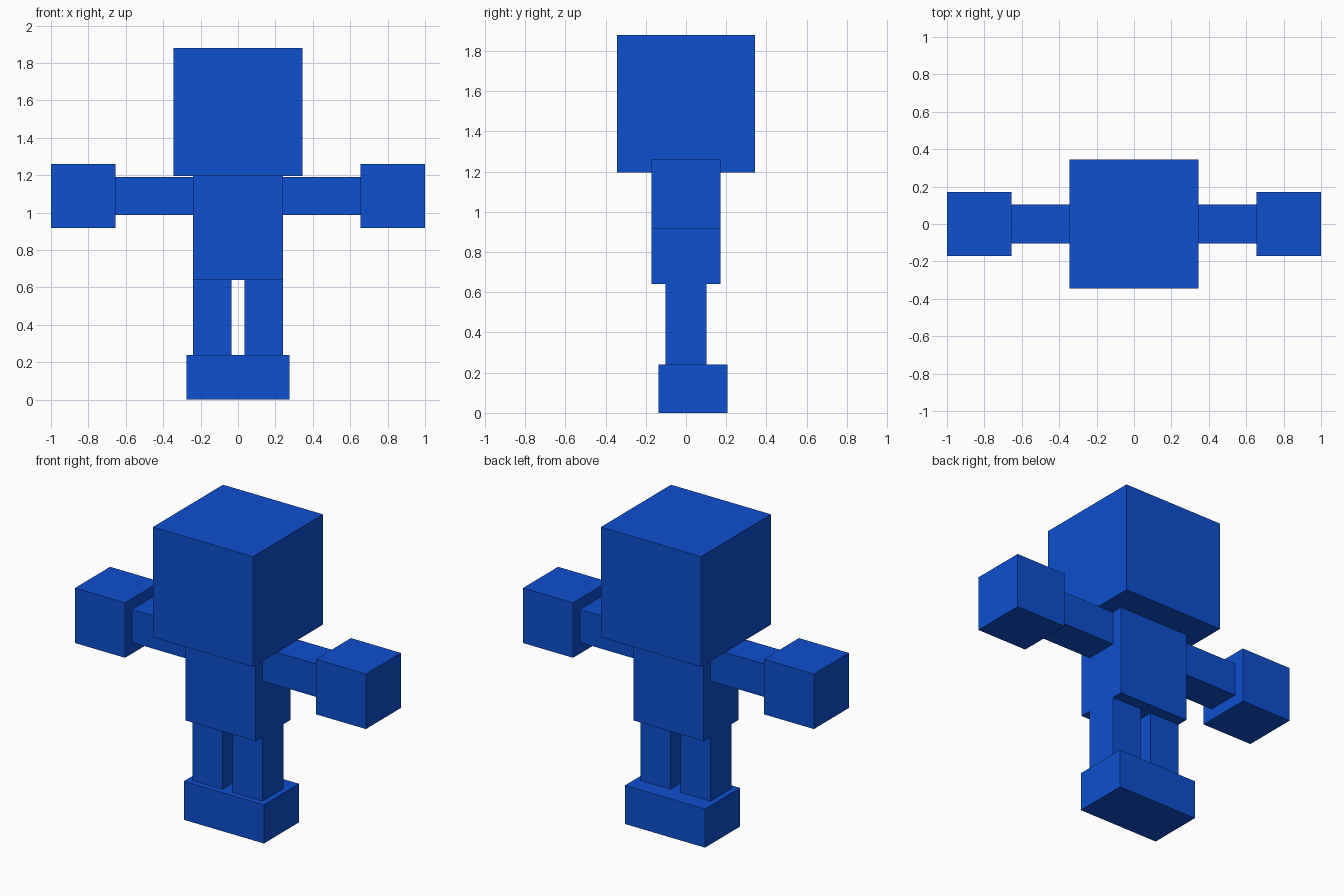
import bpy
import bmesh
from mathutils import Vector

if "Cube" in bpy.data.objects:
    bpy.data.objects.remove(bpy.data.objects["Cube"])

blue = bpy.data.materials.new("blue")
blue.diffuse_color = (0.004, 0.08, 0.62, 1.0)
blue.use_nodes = True
blue.node_tree.nodes["Principled BSDF"].inputs["Base Color"].default_value = blue.diffuse_color


def box(name, low, high):
    """Box spanning two opposite corners."""
    low, high = Vector(low), Vector(high)
    centre, size = (low + high) / 2, high - low
    bm = bmesh.new()
    bmesh.ops.create_cube(bm, size=1)
    bmesh.ops.scale(bm, vec=size, verts=bm.verts)
    mesh = bpy.data.meshes.new(name)
    bm.to_mesh(mesh)
    bm.free()
    mesh.materials.append(blue)
    obj = bpy.data.objects.new(name, mesh)
    obj.location = centre
    bpy.context.collection.objects.link(obj)
    return obj


def pair(name, low, high):
    """Right-hand box plus its mirror image across x = 0."""
    box("right_" + name, low, high)
    box("left_" + name, (-high[0], low[1], low[2]), (-low[0], high[1], high[2]))


# Central blocks
box("head", (-0.344, -0.344, 1.195), (0.344, 0.344, 1.88))
box("torso", (-0.24, -0.172, 0.64), (0.24, 0.172, 1.195))
box("feet", (-0.275, -0.138, 0.0), (0.275, 0.206, 0.24))

# Limbs
pair("leg", (0.035, -0.103, 0.24), (0.24, 0.103, 0.64))
pair("arm", (0.24, -0.103, 0.987), (0.656, 0.103, 1.192))
pair("hand", (0.656, -0.172, 0.918), (1.0, 0.172, 1.26))
